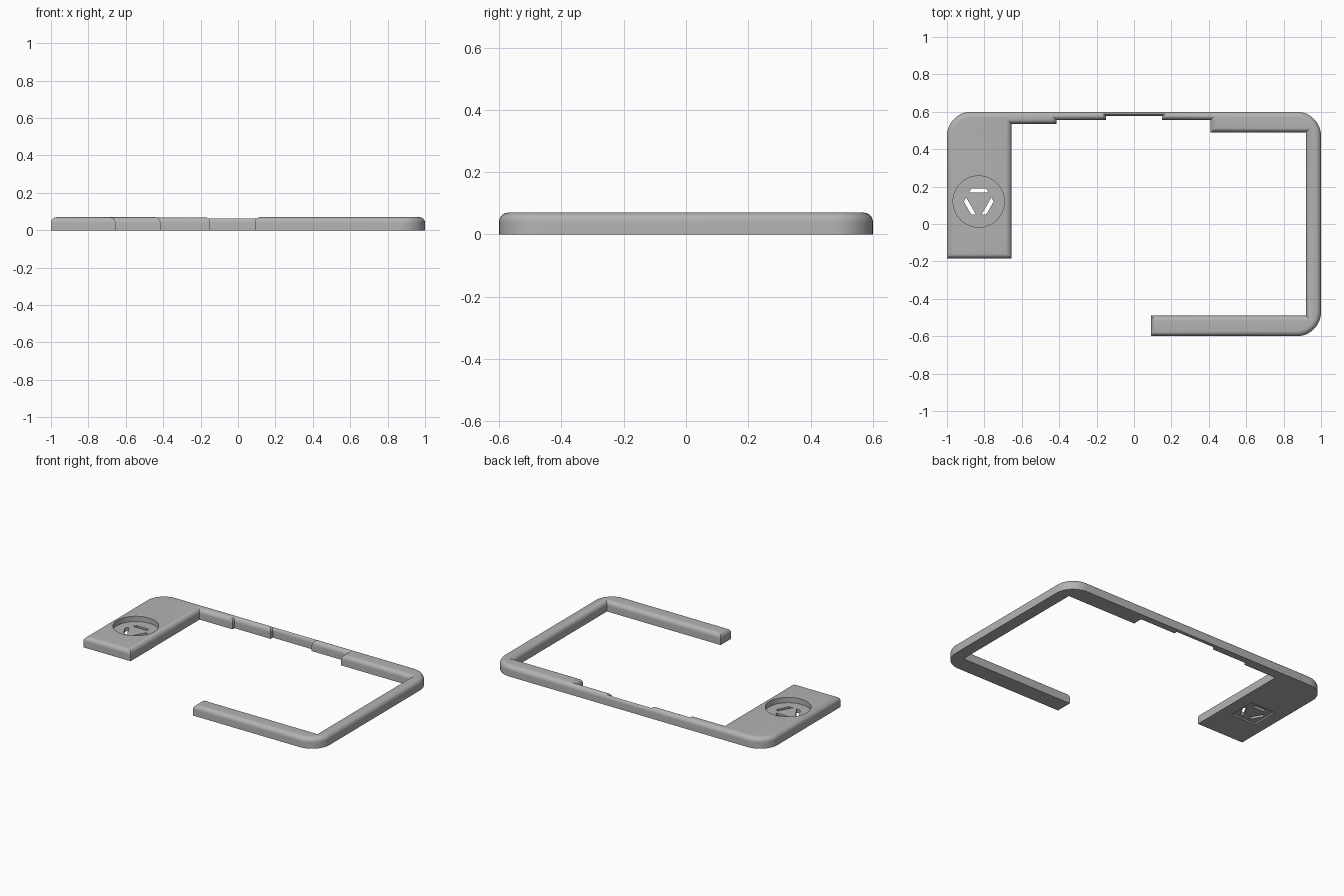
import bpy, bmesh
from math import sin, cos, pi, radians
from mathutils import Vector

if "Cube" in bpy.data.objects:
    bpy.data.objects.remove(bpy.data.objects["Cube"])

HEIGHT, FILLET = 0.07, 0.03
KNOB = Vector((-0.83, 0.12))

grey = bpy.data.materials.new("light grey plastic")
grey.use_nodes = True
colour = (0.45, 0.45, 0.45, 1)
grey.diffuse_color = colour
grey.node_tree.nodes["Principled BSDF"].inputs["Base Color"].default_value = colour


def loft(name, layers):
    """Closed solid through (outline, z) layers with equal point counts."""
    bm = bmesh.new()
    rings = [[bm.verts.new((p[0], p[1], z)) for p in pts] for pts, z in layers]
    for a, b in zip(rings, rings[1:]):
        for i in range(len(a)):
            j = (i + 1) % len(a)
            bm.faces.new((a[i], a[j], b[j], b[i]))
    bm.faces.new(rings[0][::-1])
    bm.faces.new(rings[-1])
    bmesh.ops.recalc_face_normals(bm, faces=bm.faces)
    mesh = bpy.data.meshes.new(name)
    bm.to_mesh(mesh)
    bm.free()
    mesh.materials.append(grey)
    obj = bpy.data.objects.new(name, mesh)
    bpy.context.collection.objects.link(obj)
    return obj


def cut(target, cutter):
    mod = target.modifiers.new("cut", "BOOLEAN")
    mod.operation, mod.solver, mod.object = "DIFFERENCE", "EXACT", cutter
    bpy.context.view_layer.objects.active = target
    bpy.ops.object.modifier_apply(modifier=mod.name)
    bpy.data.objects.remove(cutter)


def rounded_rect(inset, hx=1.0, hy=0.6, radius=0.13, steps=12):
    r = radius - inset
    pts = []
    for k, (sx, sy) in enumerate(((1, 1), (-1, 1), (-1, -1), (1, -1))):
        for i in range(steps + 1):
            a = (k + i / steps) * pi / 2
            pts.append((sx * (hx - radius) + r * cos(a), sy * (hy - radius) + r * sin(a)))
    return pts


def grow(pts, d):
    """Offset a clockwise right-angled outline outwards."""
    out = []
    for i, p in enumerate(pts):
        p = Vector(p)
        u = (p - Vector(pts[i - 1])).normalized()
        v = (Vector(pts[(i + 1) % len(pts)]) - p).normalized()
        out.append(p + d * (Vector((-u.y, u.x)) + Vector((-v.y, v.x))))
    return out


def polygon(radius, count, turn=0.0):
    return [KNOB + radius * Vector((cos(turn + 2 * pi * i / count), sin(turn + 2 * pi * i / count)))
            for i in range(count)]


# Quarter-round profile shared by the outer rim and the inner cut
arc = [(FILLET * (1 - cos(t)), HEIGHT - FILLET + FILLET * sin(t))
       for t in (i * pi / 16 for i in range(9))]

# Outer slab
frame = loft("bracket_frame", [(rounded_rect(0), 0)] + [(rounded_rect(o), z) for o, z in arc])

# Opening with the stepped back rail and the open front left corner
opening = [(-1.3, -0.185), (-0.655, -0.185), (-0.655, 0.535), (-0.415, 0.535),
           (-0.415, 0.555), (-0.15, 0.555), (-0.15, 0.577), (0.15, 0.577),
           (0.15, 0.555), (0.41, 0.555), (0.41, 0.49), (0.92, 0.49),
           (0.92, -0.49), (0.09, -0.49), (0.09, -0.9), (-1.3, -0.9)]
layers = [(opening, -0.1)] + [(grow(opening, o), z) for o, z in arc]
layers.append((grow(opening, FILLET), HEIGHT + 0.1))
cut(frame, loft("opening_cutter", layers))

# Round recess in the mounting plate
disc = polygon(0.137, 64)
cut(frame, loft("recess_cutter", [(disc, 0.035), (disc, 0.2)]))

# Shallow square pocket underneath
square = polygon(0.13, 4, pi / 4)
cut(frame, loft("pocket_cutter", [(square, -0.1), (square, 0.01)]))

# Three slots along alternate sides of a hexagon
R, W = 0.08, 0.022
for angle in (90, 210, 330):
    n = Vector((cos(radians(angle)), sin(radians(angle))))
    t = Vector((-n.y, n.x))
    far = R * cos(pi / 6)
    near, wide = far - W, R / 2 + W * 0.577
    slot = [KNOB + n * far - t * R / 2, KNOB + n * far + t * R / 2,
            KNOB + n * near + t * wide, KNOB + n * near - t * wide]
    cut(frame, loft("slot_cutter", [(slot, -0.1), (slot, 0.2)]))

# Smooth fillets, crisp corners
bpy.ops.object.select_all(action="DESELECT")
frame.select_set(True)
bpy.context.view_layer.objects.active = frame
bpy.ops.object.shade_smooth_by_angle(angle=radians(30))
